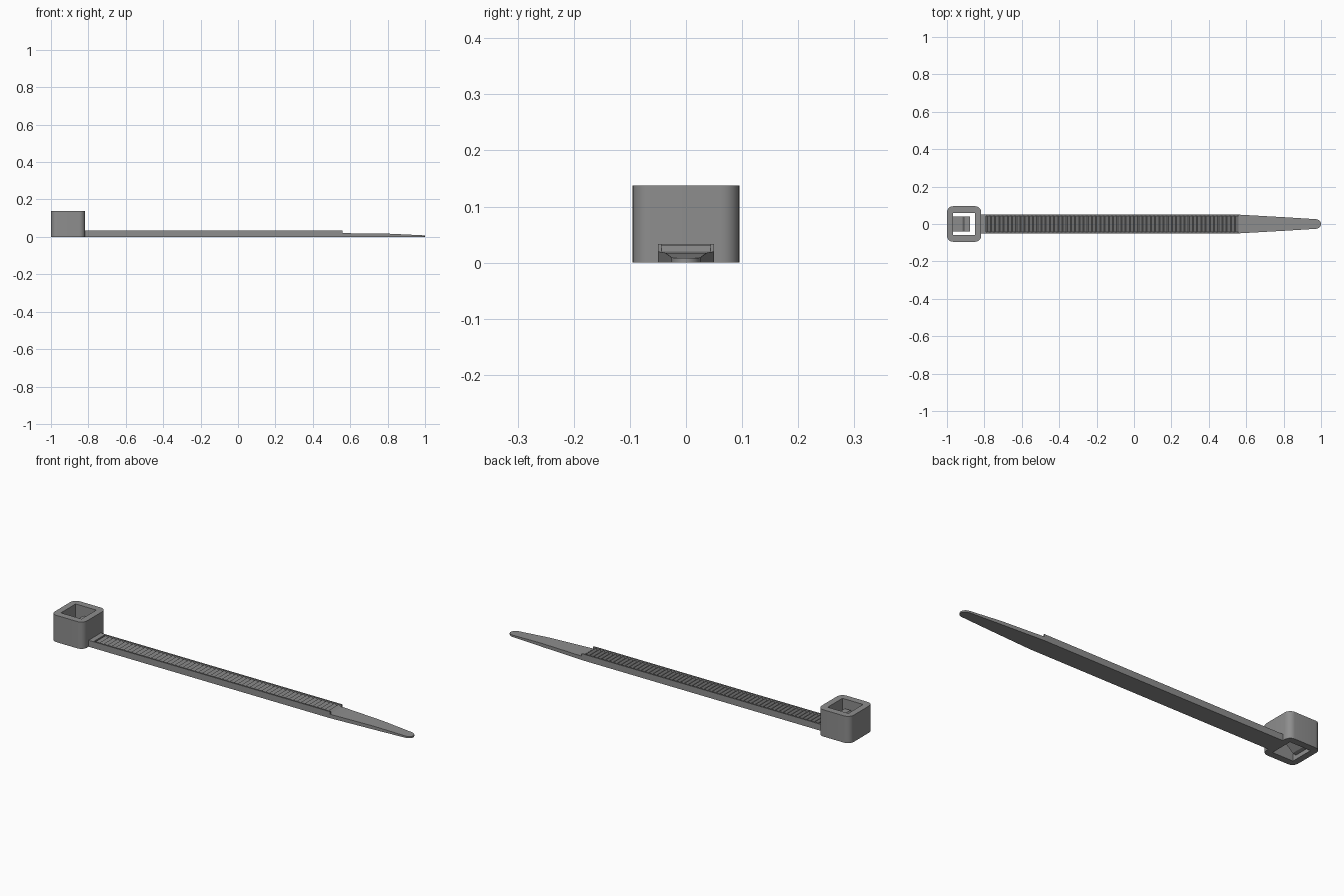
import bpy, bmesh, math

if "Cube" in bpy.data.objects:
    bpy.data.objects.remove(bpy.data.objects["Cube"])

plastic = bpy.data.materials.new("grey plastic")
plastic.diffuse_color = (0.27, 0.27, 0.27, 1)
plastic.use_nodes = True
plastic.node_tree.nodes["Principled BSDF"].inputs["Base Color"].default_value = plastic.diffuse_color


def finish(name, bm, smooth=False):
    bmesh.ops.recalc_face_normals(bm, faces=bm.faces)
    mesh = bpy.data.meshes.new(name)
    bm.to_mesh(mesh)
    bm.free()
    mesh.materials.append(plastic)
    obj = bpy.data.objects.new(name, mesh)
    bpy.context.collection.objects.link(obj)
    if smooth:
        shade(obj)
    return obj


def shade(obj):
    bpy.ops.object.select_all(action='DESELECT')
    obj.select_set(True)
    bpy.context.view_layer.objects.active = obj
    bpy.ops.object.shade_smooth_by_angle(angle=math.radians(30))


def side_prism(name, profile, y0, y1):
    """Extrude an (x, z) profile across y."""
    bm = bmesh.new()
    a = [bm.verts.new((x, y0, z)) for x, z in profile]
    b = [bm.verts.new((x, y1, z)) for x, z in profile]
    n = len(a)
    bm.faces.new(a)
    bm.faces.new(b[::-1])
    for i in range(n):
        j = (i + 1) % n
        bm.faces.new((a[i], b[i], b[j], a[j]))
    return finish(name, bm)


def box(name, x0, x1, y0, y1, z0, z1):
    return side_prism(name, [(x0, z0), (x1, z0), (x1, z1), (x0, z1)], y0, y1)


# Head: rounded square tube with a rectangular slot
X0, X1, HY, HZ, R = -1.0, -0.817, 0.095, 0.138, 0.032
outer = []
for cx, cy, start in ((X1 - R, HY - R, 0), (X0 + R, HY - R, 90),
                      (X0 + R, -HY + R, 180), (X1 - R, -HY + R, 270)):
    for k in range(9):
        a = math.radians(start + k * 90 / 8)
        outer.append((cx + R * math.cos(a), cy + R * math.sin(a)))
bm = bmesh.new()
low = [bm.verts.new((x, y, 0)) for x, y in outer]
high = [bm.verts.new((x, y, HZ)) for x, y in outer]
bm.faces.new(low[::-1])
bm.faces.new(high)
for i in range(len(low)):
    j = (i + 1) % len(low)
    bm.faces.new((low[i], low[j], high[j], high[i]))
head = finish("head", bm)
slot = box("slot_cutter", -0.968, -0.85, -0.06, 0.06, -0.1, 0.3)
cut = head.modifiers.new("slot", 'BOOLEAN')
cut.object = slot
cut.operation = 'DIFFERENCE'
cut.solver = 'EXACT'
bpy.context.view_layer.objects.active = head
bpy.ops.object.modifier_apply(modifier="slot")
bpy.data.objects.remove(slot)
shade(head)

# Locking pawl leaning out from the back wall of the slot
side_prism("pawl", [(-0.972, 0.02), (-0.95, 0.025), (-0.878, 0.085), (-0.878, 0.1),
                    (-0.91, 0.1), (-0.92, 0.085), (-0.972, 0.06)], -0.04, 0.04)

# Neck and side rails of the strap
END = 0.56
box("neck", -0.82, -0.79, -0.05, 0.05, 0, 0.033)
for side, y in (("front", -0.05), ("back", 0.044)):
    box(side + "_rail", -0.79, END, y, y + 0.006, 0, 0.033)

# Toothed band between the rails: steep faces look to the head
TEETH = 60
pitch = (END + 0.79) / TEETH
band = [(END, 0), (-0.79, 0)]
for i in range(TEETH):
    x = -0.79 + i * pitch
    band += [(x, 0.019), (x + pitch * 0.25, 0.031)]
band.append((END, 0.019))
side_prism("toothed_band", band, -0.044, 0.044)

# Tapered tail with a rounded tip: (x, half width, thickness)
sections = [(END, 0.05, 0.02), (0.8, 0.0365, 0.0175), (0.97, 0.026, 0.0095)]
for k in range(1, 8):
    a = math.radians(k * 12)
    sections.append((0.97 + 0.03 * math.sin(a), 0.026 * math.cos(a),
                     0.0095 - 0.0015 * math.sin(a)))
bm = bmesh.new()
rings = [[bm.verts.new(p) for p in ((x, -w, 0), (x, w, 0), (x, w, t), (x, -w, t))]
         for x, w, t in sections]
bm.faces.new(rings[0])
bm.faces.new(rings[-1])
for a, b in zip(rings, rings[1:]):
    for i in range(4):
        j = (i + 1) % 4
        bm.faces.new((a[i], a[j], b[j], b[i]))
finish("tail", bm, True)
